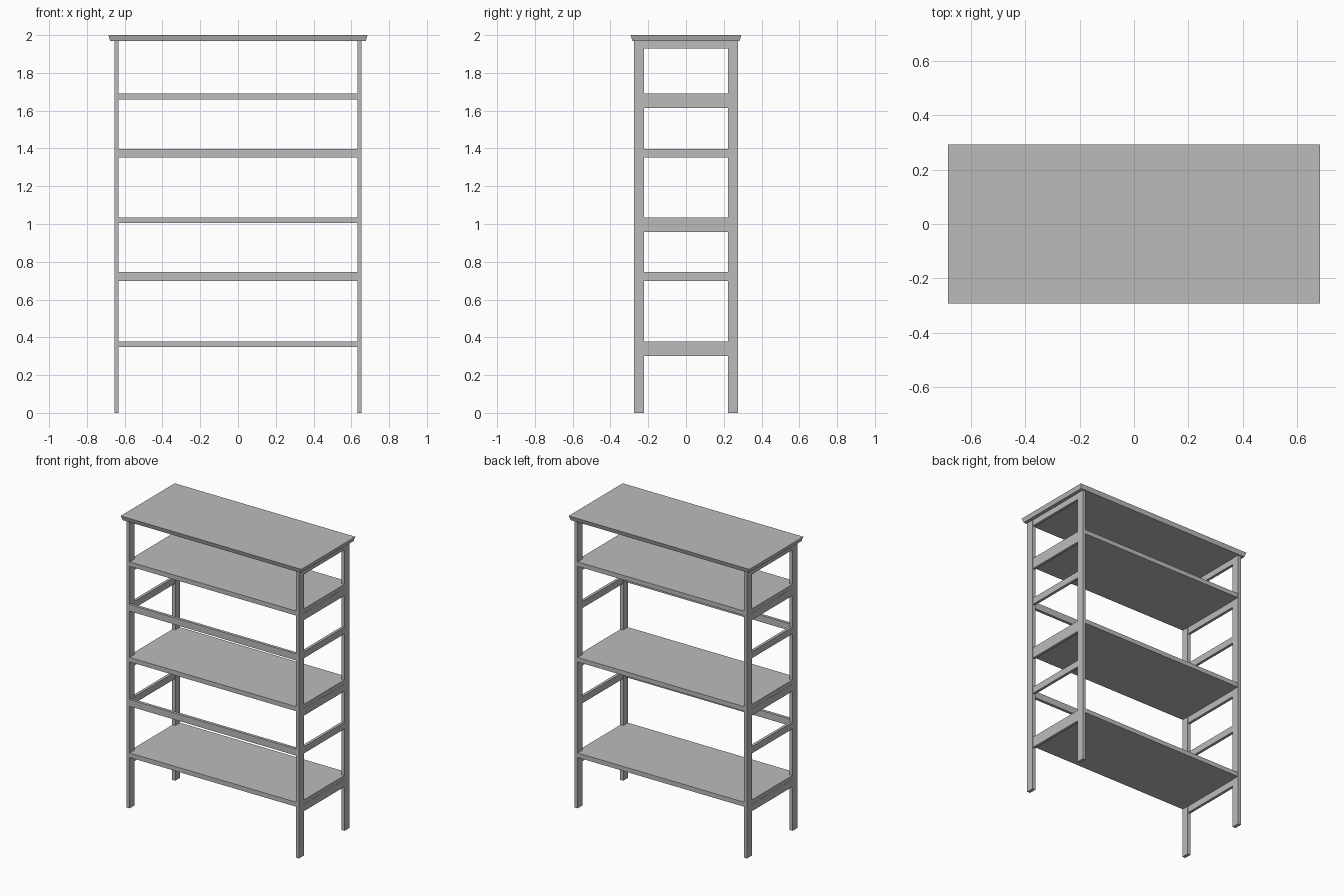
import bpy
import bmesh

if "Cube" in bpy.data.objects:
    bpy.data.objects.remove(bpy.data.objects["Cube"])

grey = bpy.data.materials.new("plain_grey")
grey.diffuse_color = (0.5, 0.5, 0.5, 1.0)
grey.use_nodes = True
grey.node_tree.nodes["Principled BSDF"].inputs["Base Color"].default_value = grey.diffuse_color


def box(name, x, y, z, flare=0.0):
    """Box from (min, max) ranges; flare pulls in the bottom face."""
    bm = bmesh.new()
    bmesh.ops.create_cube(bm, size=1.0)
    for v in bm.verts:
        inset = flare if v.co.z < 0 else 0.0
        for i, (lo, hi) in enumerate((x, y, z)):
            side = 1 if v.co[i] > 0 else -1
            v.co[i] = (hi if side > 0 else lo) - (side * inset if i < 2 else 0)
    mesh = bpy.data.meshes.new(name)
    bm.to_mesh(mesh)
    bm.free()
    mesh.materials.append(grey)
    obj = bpy.data.objects.new(name, mesh)
    bpy.context.collection.objects.link(obj)
    return obj


def mirror(obj, x=True, y=False):
    """Mirror across the centre planes."""
    mod = obj.modifiers.new("mirror", 'MIRROR')
    mod.use_axis = (x, y, False)


# Four corner posts
mirror(box("corner_posts", (0.632, 0.655), (-0.275, -0.222), (0, 1.97)), y=True)

# Top board with flared edges
box("top_board", (-0.686, 0.686), (-0.293, 0.293), (1.97, 2.0), flare=0.009)

# Shelves, each set on a pair of side rails
for i, z in enumerate((0.348, 1.004, 1.66), 1):
    box(f"shelf_{i}", (-0.652, 0.652), (-0.272, 0.272), (z, z + 0.031))
    mirror(box(f"shelf_side_rails_{i}", (0.634, 0.653), (-0.224, 0.224),
               (z - 0.046, z + 0.003)))

# Front rails and side rails between the shelves
for i, z in enumerate((0.699, 1.352), 1):
    box(f"front_rail_{i}", (-0.634, 0.634), (-0.272, -0.252), (z, z + 0.046))
    mirror(box(f"middle_side_rails_{i}", (0.634, 0.653), (-0.224, 0.224), (z, z + 0.046)))

# Side rails under the top board
mirror(box("top_side_rails", (0.634, 0.653), (-0.224, 0.224), (1.928, 1.97)))
